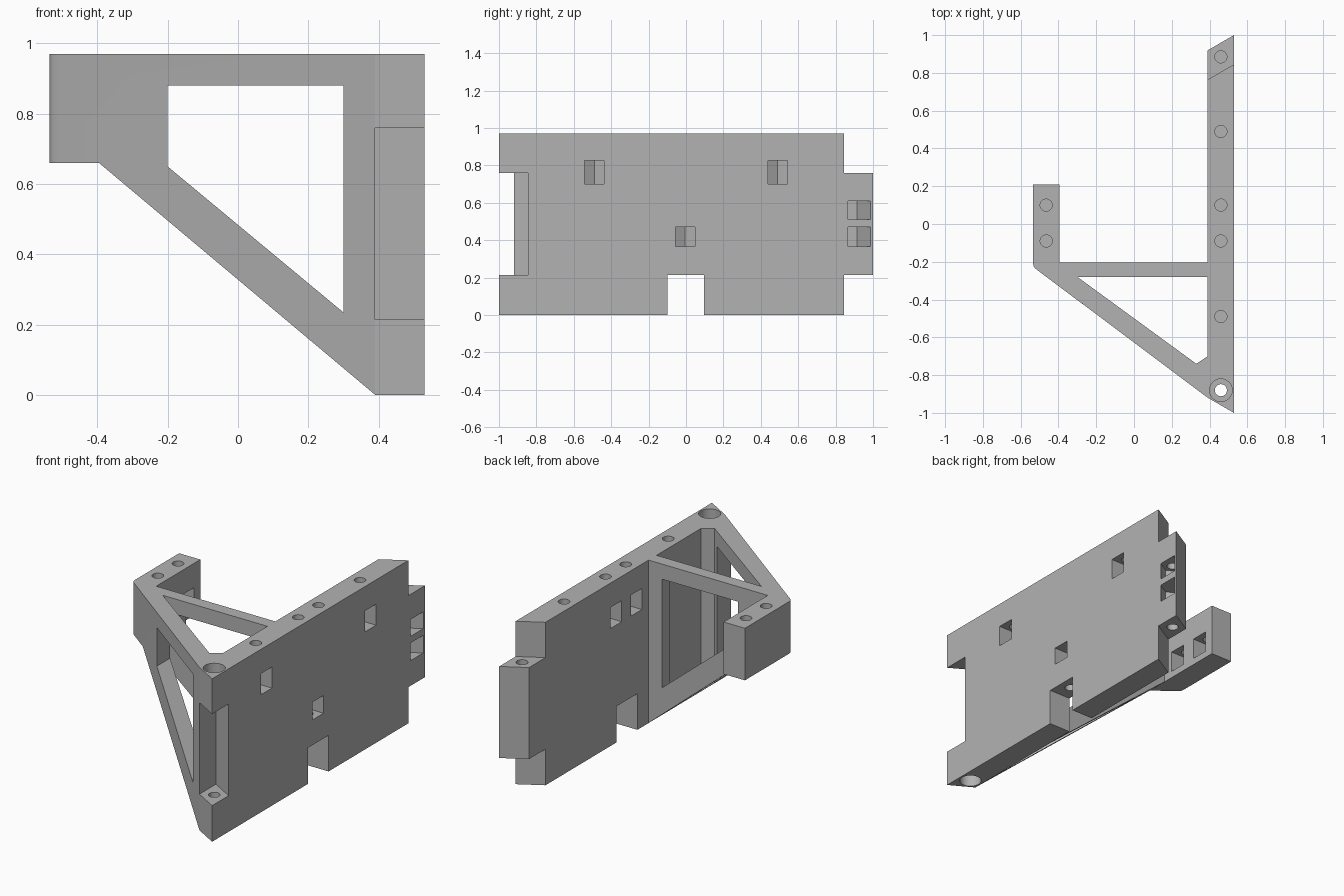
import bpy
import bmesh
from math import cos, sin, tan, pi, radians

if "Cube" in bpy.data.objects:
    bpy.data.objects.remove(bpy.data.objects["Cube"])

TOP = 0.97
X_IN, X_OUT = 0.39, 0.53          # faces of the wall panel
X_MID = 0.46
X_BLOCK = -0.465                  # centre of the side block
TENON_LOW, TENON_HIGH = 0.215, 0.76
SLOPE = tan(radians(30))          # mitred panel ends

grey = bpy.data.materials.new("plain_grey")
grey.use_nodes = True
colour = (0.45, 0.45, 0.45, 1)
grey.diffuse_color = colour
grey.node_tree.nodes["Principled BSDF"].inputs["Base Color"].default_value = colour


def prism(name, outline, low, high, axis="z"):
    """Extrude a flat outline along z, or along y for an (x, z) outline."""
    place = (lambda a, b, h: (a, b, h)) if axis == "z" else (lambda a, b, h: (a, h, b))
    bm = bmesh.new()
    face = bm.faces.new([bm.verts.new(place(a, b, low)) for a, b in outline])
    grown = bmesh.ops.extrude_face_region(bm, geom=[face])
    for v in grown["geom"]:
        if isinstance(v, bmesh.types.BMVert):
            v.co[2 if axis == "z" else 1] = high
    bmesh.ops.recalc_face_normals(bm, faces=bm.faces)
    mesh = bpy.data.meshes.new(name)
    bm.to_mesh(mesh)
    bm.free()
    obj = bpy.data.objects.new(name, mesh)
    mesh.materials.append(grey)
    bpy.context.collection.objects.link(obj)
    return obj


def cut(target, *args, **kwargs):
    """Subtract a prism from the target."""
    cutter = prism("cutter", *args, **kwargs)
    cutter.hide_render = True
    mod = target.modifiers.new("cut", "BOOLEAN")
    mod.operation, mod.solver, mod.object = "DIFFERENCE", "EXACT", cutter
    bpy.context.view_layer.objects.active = target
    bpy.ops.object.modifier_apply(modifier=mod.name)
    bpy.data.objects.remove(cutter)


def rect(x0, x1, y0, y1):
    return [(x0, y0), (x1, y0), (x1, y1), (x0, y1)]


def drill(target, x, y, low, high, radius=0.032, sides=32):
    ring = [(x + radius * cos(2 * pi * i / sides), y + radius * sin(2 * pi * i / sides))
            for i in range(sides)]
    cut(target, ring, low, high)


def nut_trap(target, x, y, low, high, angle):
    """Half-hexagon pocket that opens sideways in the given direction."""
    r, w = 0.06, 0.052
    shape = [(-r, 0), (-r / 2, -w), (2 * r, -w), (2 * r, w), (-r / 2, w)]
    c, s = cos(radians(angle)), sin(radians(angle))
    cut(target, [(x + u * c - v * s, y + u * s + v * c) for u, v in shape], low, high)


def mitre(side, y):
    """Two points on a mitred line across the panel, at either end."""
    return [(x, side * (y + SLOPE * (x - X_MID))) for x in (0.3, 0.62)]


# Wall panel with mitred ends
ends = [(x, side * (0.96 + SLOPE * (x - X_MID)))
        for side, x in ((-1, X_IN), (-1, X_OUT), (1, X_OUT), (1, X_IN))]
panel = prism("wall_panel", ends, 0, TOP)

# Tenon at the back, matching notch at the front, cable slot below
for side, low, high in ((1, -0.1, TENON_LOW), (1, TENON_HIGH, 1.1),
                        (-1, TENON_LOW, TENON_HIGH)):
    cut(panel, mitre(side, 0.805) + mitre(side, 1.2)[::-1], low, high)
cut(panel, rect(0.3, 0.6, -0.1, 0.095), -0.1, TENON_LOW)

# Nut traps and screw holes in the panel
for y, angle in ((-0.49, 0), (0.49, 0), (-0.09, 180), (0.1, 180)):
    nut_trap(panel, X_MID, y, 0.70, 0.825, angle)
    drill(panel, X_MID, y, 0.76, 1.1)
nut_trap(panel, X_MID, -0.005, 0.365, 0.47, 0)
drill(panel, X_MID, -0.005, 0.1, 0.42)
for low, high in ((0.365, 0.47), (0.51, 0.61)):
    nut_trap(panel, X_MID, 0.885, low, high, 30)
for low, high in ((0.1, 0.42), (0.56, 0.9)):
    drill(panel, X_MID, 0.885, low, high)

# Hinge bolt hole, counterbored at top and bottom
drill(panel, X_MID, -0.88, -0.1, 1.1)
for low, high in ((-0.1, 0.08), (TOP - 0.08, 1.1)):
    drill(panel, X_MID, -0.88, low, high, 0.06)

# Triangular brace with the side block
brace = prism("brace_and_side_block", [
    (X_IN, -0.92), (X_IN, -0.205), (-0.395, -0.205), (-0.395, 0.21), (-0.535, 0.21),
    (-0.535, -0.205), (-0.532, -0.222), (-0.525, -0.233), (-0.513, -0.243)], 0, TOP)
cut(brace, [(-0.3, -0.28), (0.4, -0.28), (0.4, -0.693), (0.33, -0.74)], -0.1, 1.1)

# Sloping underside and the window through both walls
cut(brace, [(-0.7, -0.1), (0.51, -0.1), (-0.395, 0.66), (-0.7, 0.66)], -1.2, 0.5, axis="y")
cut(brace, [(-0.2, 0.65), (0.3, 0.235), (0.3, 0.88), (-0.2, 0.88)], -1.2, 0.1, axis="y")

# Nut traps and screw holes in the side block
for y in (-0.09, 0.1):
    nut_trap(brace, X_BLOCK, y, 0.70, 0.825, 0)
    drill(brace, X_BLOCK, y, 0.76, 1.1)

for obj in (panel, brace):
    bpy.ops.object.select_all(action="DESELECT")
    obj.select_set(True)
    bpy.context.view_layer.objects.active = obj
    bpy.ops.object.shade_smooth_by_angle(angle=radians(28))
